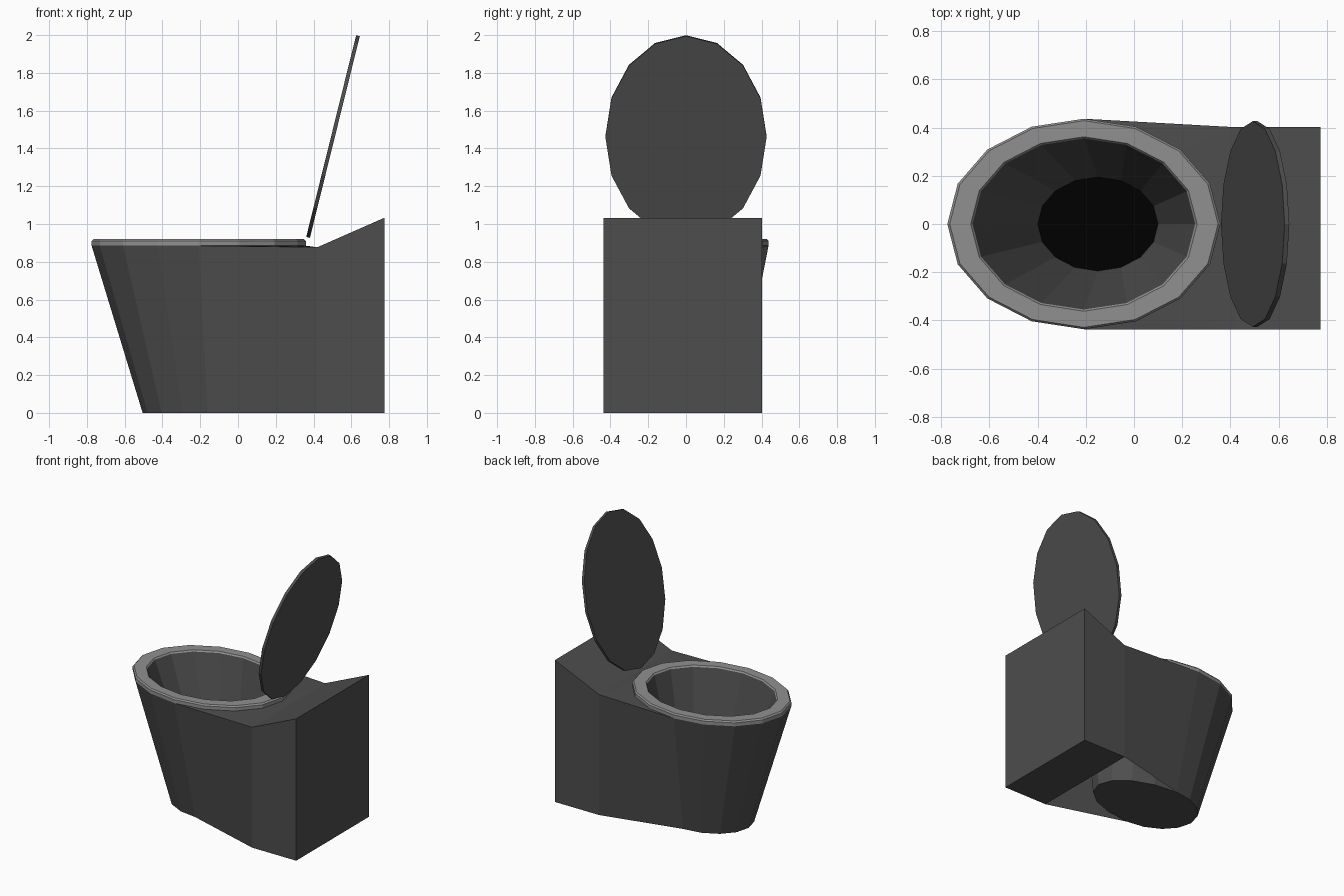
import bpy, bmesh
from math import cos, sin, tau, radians
from mathutils import Matrix

if "Cube" in bpy.data.objects:
    bpy.data.objects.remove(bpy.data.objects["Cube"])

N = 16


def mat(name, v):
    m = bpy.data.materials.new(name)
    m.diffuse_color = (v, v, v, 1)
    m.use_nodes = True
    m.node_tree.nodes["Principled BSDF"].inputs["Base Color"].default_value = m.diffuse_color
    return m


dark, light, black = mat("dark_grey", 0.075), mat("light_grey", 0.28), mat("black", 0.0)


def ring(bm, cx, front, rear, b, z):
    """Egg-shaped ring with separate front (-x) and rear (+x) radii."""
    pts = []
    for i in range(N):
        c, s = cos(tau * i / N), sin(tau * i / N)
        pts.append(bm.verts.new((cx + (rear if c > 0 else front) * c, b * s, z)))
    return pts


def finish(bm, name, material):
    bmesh.ops.recalc_face_normals(bm, faces=bm.faces)
    me = bpy.data.meshes.new(name)
    bm.to_mesh(me)
    bm.free()
    me.materials.append(material)
    ob = bpy.data.objects.new(name, me)
    bpy.context.collection.objects.link(ob)
    return ob


def loft(name, rows, material, caps=()):
    bm = bmesh.new()
    rings = [ring(bm, *r) for r in rows]
    for r0, r1 in zip(rings, rings[1:]):
        for i in range(N):
            j = (i + 1) % N
            bm.faces.new((r0[i], r0[j], r1[j], r1[i]))
    for c in caps:
        bm.faces.new(rings[c])
    return finish(bm, name, material)


# bowl: tapered outer shell, chamfered rim, hollow inside and its floor
base = (-0.16, 0.345, 0.475, 0.262, 0)
top = (-0.208, 0.567, 0.567, 0.437, 0.885)
lip = (-0.208, 0.462, 0.462, 0.355, 0.91)
floor = (-0.15, 0.25, 0.25, 0.195, 0.25)
loft("bowl_outer", [base, top], dark, (0,))
loft("rim", [top, (-0.208, 0.567, 0.567, 0.437, 0.91), (-0.208, 0.557, 0.557, 0.429, 0.92),
             (-0.208, 0.47, 0.47, 0.362, 0.92), lip], light)
loft("bowl_inner", [lip, floor], dark)
loft("bowl_floor", [floor], black, (0,))

# rear block with sloping top
Y0, Y1 = -0.437, 0.402
bm = bmesh.new()
profile = [(0.42, 0), (0.775, 0), (0.775, 1.033), (0.42, 0.877)]
sides = [[bm.verts.new((x, y, z)) for x, z in profile] for y in (Y0, Y1)]
for s in sides:
    bm.faces.new(s)
for i in range(4):
    j = (i + 1) % 4
    bm.faces.new((sides[0][i], sides[0][j], sides[1][j], sides[1][i]))
finish(bm, "rear_block", dark)

# side walls and deck joining the bowl to the block
bm = bmesh.new()
up, low = ring(bm, *top), ring(bm, *base)
corners = []
for y, k, step in ((Y1, N // 4, -1), (Y0, -N // 4, 1)):
    ct, cb = bm.verts.new((0.42, y, 0.877)), bm.verts.new((0.42, y, 0))
    bm.faces.new((low[k], cb, ct, up[k]))
    for n in range(N // 4):
        bm.faces.new((ct, up[k + step * n], up[k + step * (n + 1)]))
    corners.append(ct)
bm.faces.new((up[0], *corners))
bmesh.ops.delete(bm, geom=[v for v in bm.verts if not v.link_faces], context='VERTS')
finish(bm, "side_walls_and_deck", dark)

# raised lid
lid = loft("lid", [(0, 0.55, 0.55, 0.427, -0.01), (0, 0.55, 0.55, 0.427, 0.01)], dark, (0, 1))
lid.data.transform(Matrix.Translation((0.503, 0, 1.463)) @ Matrix.Rotation(radians(-76.1), 4, 'Y'))
